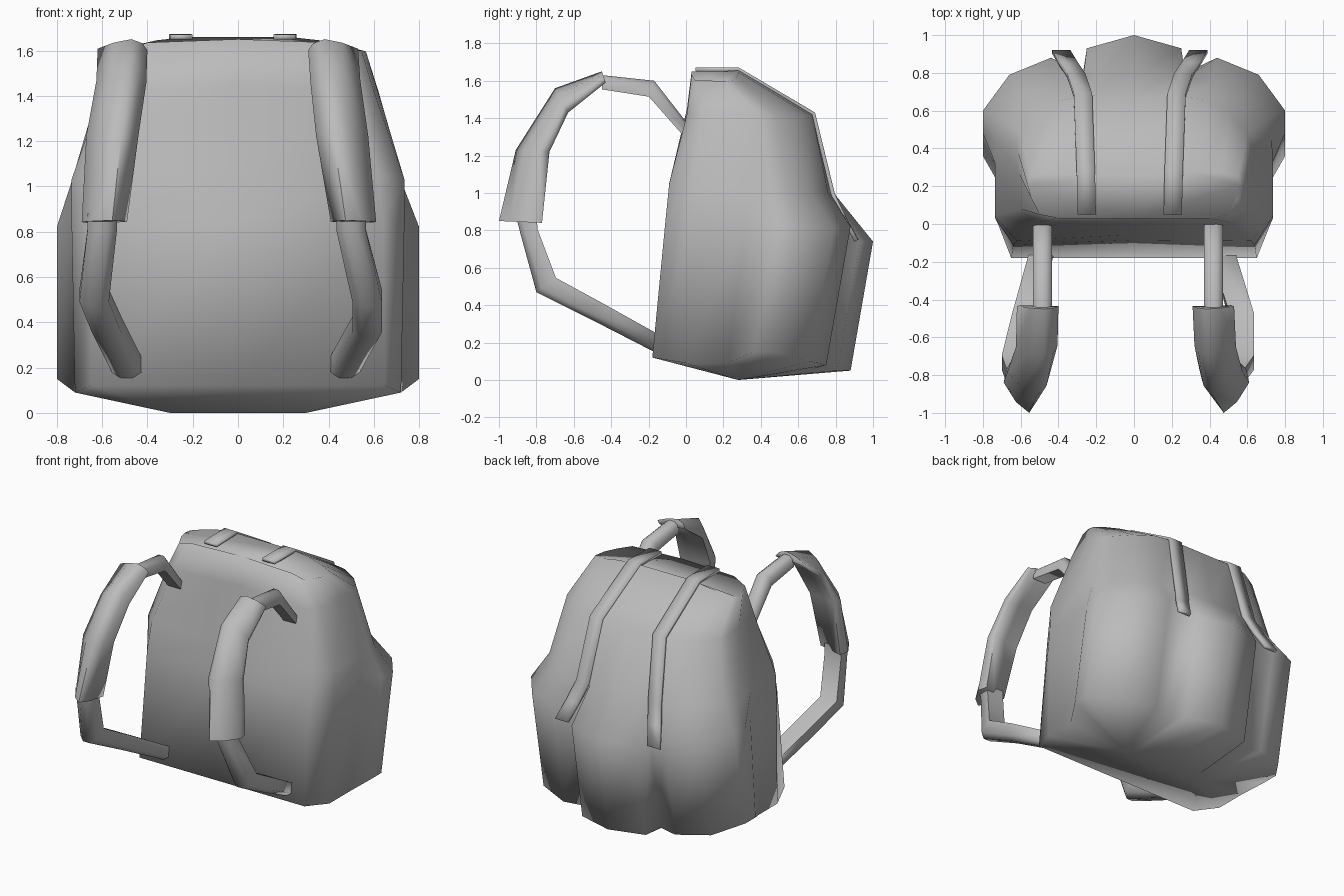
import bpy, bmesh, math
from mathutils import Vector

if "Cube" in bpy.data.objects:
    bpy.data.objects.remove(bpy.data.objects["Cube"])

grey = bpy.data.materials.new("grey canvas")
grey.diffuse_color = (0.5, 0.5, 0.5, 1)
grey.use_nodes = True
grey.node_tree.nodes["Principled BSDF"].inputs["Base Color"].default_value = grey.diffuse_color


def loft(name, rings, angle=85):
    """Skin closed rings of equal length, cap both ends, smooth by angle."""
    bm = bmesh.new()
    vs = [[bm.verts.new(p) for p in r] for r in rings]
    n = len(rings[0])
    for a, b in zip(vs, vs[1:]):
        for i in range(n):
            j = (i + 1) % n
            bm.faces.new((a[i], a[j], b[j], b[i]))
    bm.faces.new(vs[0])
    bm.faces.new(vs[-1])
    bmesh.ops.remove_doubles(bm, verts=bm.verts, dist=0.0005)
    bmesh.ops.dissolve_degenerate(bm, edges=bm.edges, dist=0.0005)
    bmesh.ops.recalc_face_normals(bm, faces=bm.faces)
    me = bpy.data.meshes.new(name)
    bm.to_mesh(me)
    bm.free()
    me.materials.append(grey)
    me.shade_smooth()
    me.set_sharp_from_angle(angle=math.radians(angle))
    ob = bpy.data.objects.new(name, me)
    bpy.context.collection.objects.link(ob)
    return ob


def mirrored(half):
    """Half ring from front centre to back centre -> full ring."""
    return half + [(-x, y, z) for x, y, z in half[-2:0:-1]]


# Bag: each half ring runs front centre, corner, side, side pocket, crease, middle pocket
base = [(0, -.18, .12), (.65, -.18, .12), (.72, 0, .09), (.72, .22, .09),
        (.8, .36, .15), (.8, .47, .15), (.66, .66, .1), (.44, .75, .08),
        (.27, .68, .06), (.25, .81, .05), (0, .88, .05)]
bottom = [(max(-.3, min(.3, x)), .28, 0) for x, y, z in base]
waist = [(0, -.085, .85), (.64, -.11, .85), (.735, .03, .85), (.735, .33, .88),
         (.8, .48, .82), (.8, .6, .82), (.66, .79, .81), (.44, .88, .82),
         (.27, .8, .8), (.25, .93, .74), (0, 1.0, .74)]
mid = [(0, -.055, 1.05), (.62, -.09, 1.05), (.735, .04, 1.03), (.735, .32, 1.02),
       (.73, .45, 1.0), (.69, .55, 1.0), (.58, .67, 1.0), (.42, .76, 1.0),
       (.27, .77, 1.0), (.2, .785, 1.0), (0, .79, 1.0)]
shoulder = [(0, .005, 1.45), (.52, .005, 1.42), (.6, .08, 1.42), (.615, .28, 1.43),
            (.62, .4, 1.42), (.6, .48, 1.41), (.5, .59, 1.41), (.38, .655, 1.42),
            (.27, .675, 1.42), (.2, .68, 1.42), (0, .68, 1.42)]
top = [(0, .03, 1.65), (.4, .03, 1.635), (.5, .05, 1.6), (.545, .14, 1.6),
       (.565, .21, 1.595), (.55, .25, 1.6), (.47, .27, 1.62), (.36, .28, 1.645),
       (.27, .28, 1.655), (.2, .28, 1.66), (0, .28, 1.66)]
loft("bag_body", [mirrored(r) for r in (bottom, base, waist, mid, shoulder, top)])


# Ribbons over the lid, running down to the pockets
def ribbon(name, path, width, thick):
    rings = []
    for i, p in enumerate(path):
        a, b = path[max(i - 1, 0)], path[min(i + 1, len(path) - 1)]
        d = Vector((0, b[1] - a[1], b[2] - a[2])).normalized()
        n = Vector((0, -d.z, d.y)) * thick
        w = Vector((width / 2, 0, 0))
        c = Vector(p)
        rings.append([c - w - n, c + w - n, c + w, c - w])
    loft(name, rings, 100)


for side, label, dx in ((1, "right", 0), (-1, "left", -.045)):
    path = [(.205, .05, 1.67), (.21, .28, 1.672), (.225, .69, 1.43),
            (.26, .795, 1.0), (.3, .855, .87), (.34, .92, .75)]
    ribbon(label + "_lid_strap", [(side * x + dx, y, z) for x, y, z in path], .097, .022)


# Shoulder straps: x, width, inner edge (y, z), outer edge (y, z)
upper = [(.42, .1, .04, 1.24, .04, 1.33), (.42, .1, -.2, 1.51, -.17, 1.6),
         (.42, .1, -.45, 1.55, -.45, 1.63)]
pad = [(.42, .22, -.43, 1.59, -.45, 1.65), (.43, .22, -.63, 1.43, -.7, 1.56),
       (.46, .23, -.73, 1.22, -.91, 1.23), (.51, .2, -.77, .84, -1.0, .85)]
lower = [(.5, .13, -.79, .88, -.91, .88), (.5, .13, -.79, .81, -.89, .8),
         (.57, .13, -.69, .55, -.8, .47), (.57, .13, -.47, .43, -.52, .33),
         (.465, .13, -.13, .24, -.15, .14)]
# (across, outward) outlines: the pad bulges towards its inner side
band = [(-1, .05), (-1, .75), (-.4, 1), (.4, 1), (1, .75), (1, .05)]
bulge = [(-1, .2), (-.8, .7), (-.35, 1), (.35, .75), (1, .3), (.85, 0), (0, .12)]


def strap(name, stations, section, side, xs):
    rings = []
    for (x, w, yi, zi, yo, zo), x in zip(stations, xs):
        rings.append([(x + side * u * w / 2, yi + (yo - yi) * t, zi + (zo - zi) * t)
                      for u, t in section])
    loft(name, rings)


# The left strap hangs a little further out and swings in lower down
left_x = {"upper": (-.485, -.485, -.485), "pad": (-.51, -.515, -.555, -.59),
          "lower": (-.6, -.6, -.635, -.58, -.485)}
for part, stations, section in (("upper", upper, band), ("pad", pad, bulge),
                                ("lower", lower, band)):
    strap("right_%s_strap" % part, stations, section, 1, [s[0] for s in stations])
    strap("left_%s_strap" % part, stations, section, -1, left_x[part])
